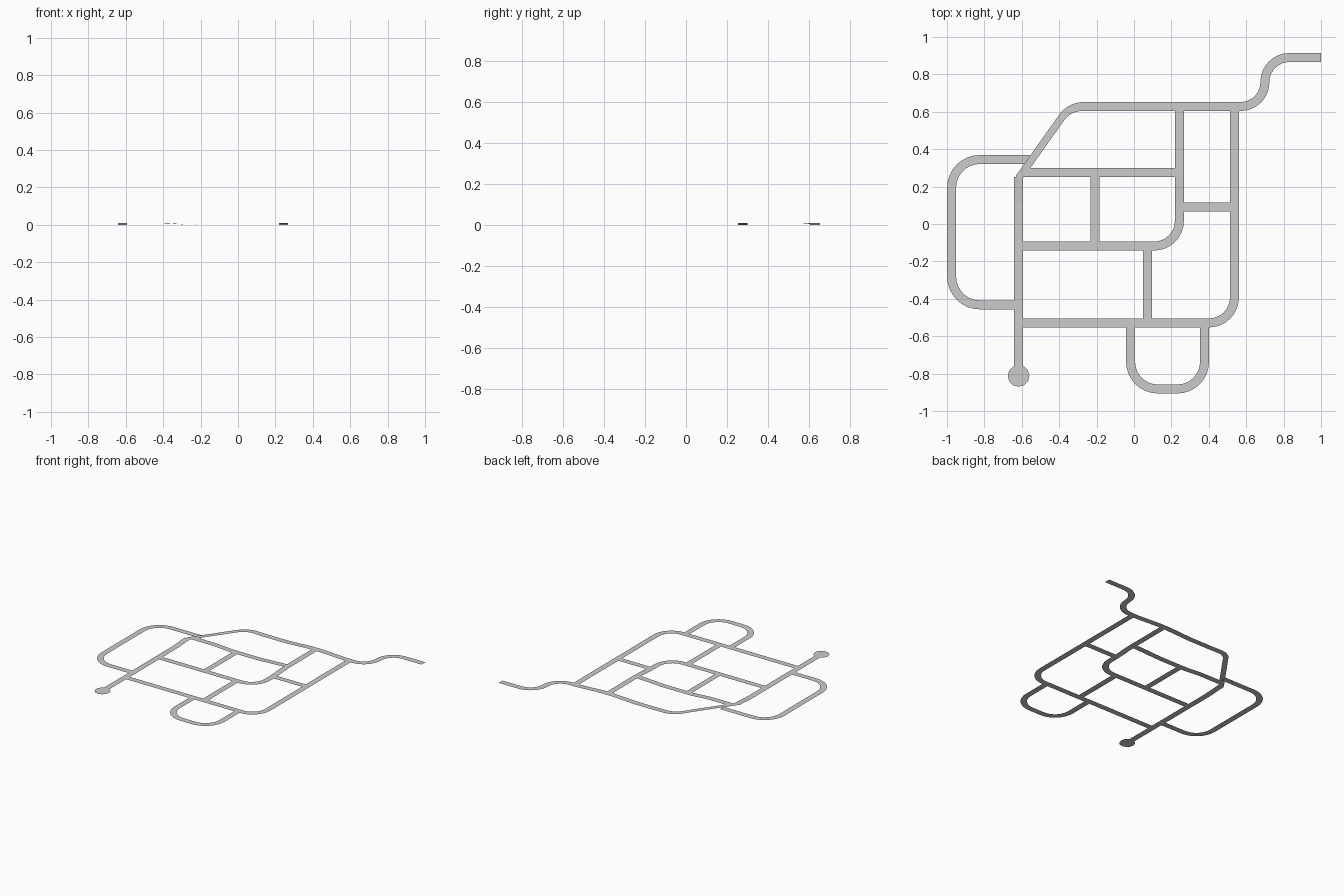
import bpy, bmesh, math
from mathutils import Vector

if "Cube" in bpy.data.objects:
    bpy.data.objects.remove(bpy.data.objects["Cube"])

W = 0.048      # road width
RISE = 0.01    # gentle rise at the northern junctions


def ramp(a, b, t):
    return max(0.0, min(1.0, (t - a) / (b - a)))


def rise(p):
    """Low humps at the west and inner junctions, level ground between."""
    west = ramp(-0.25, -0.4, p.x)
    inner = ramp(0.0, 0.2, p.x) * ramp(0.5, 0.3, p.x)
    return RISE * ramp(0.1, 0.24, p.y) * max(west, inner)


def rounded(pts, r, seg=8):
    """Polyline with each inner corner replaced by an arc of radius r."""
    pts = [Vector(p) for p in pts]
    out = [pts[0]]
    for a, b, c in zip(pts, pts[1:], pts[2:]):
        d0, d1 = (b - a).normalized(), (c - b).normalized()
        turn = math.acos(d0.dot(d1))
        left = 1 if d0.x * d1.y - d0.y * d1.x > 0 else -1
        side = Vector((-d0.y, d0.x)) * left      # towards the arc centre
        centre = b - d0 * r * math.tan(turn / 2) + side * r
        for i in range(seg + 1):
            f = turn * i / seg
            p = centre - side * r * math.cos(f) + d0 * r * math.sin(f)
            if (p - out[-1]).length > 1e-3:
                out.append(p)
    out.append(pts[-1])
    return out


def road(name, pts, r=0.136, raised=False, start_width=W):
    path = rounded(pts, r)
    # extra cross cuts so raised roads can ramp
    fine = []
    for i, (a, b) in enumerate(zip(path, path[1:])):
        n = max(1, math.ceil((b - a).length / 0.07)) if raised else 1
        w0, w1 = (start_width + (W - start_width) * ramp(1, 9, k) for k in (i, i + 1))
        fine += [(a.lerp(b, k / n), w0 + (w1 - w0) * k / n) for k in range(n)]
    fine.append((path[-1], W))
    bm = bmesh.new()
    rows = []
    for i, (p, w) in enumerate(fine):
        before, after = fine[max(i - 1, 0)][0], fine[min(i + 1, len(fine) - 1)][0]
        d = ((p - before).normalized() + (after - p).normalized()).normalized()
        n = Vector((-d.y, d.x)) * w / 2
        z = rise(p) if raised else 0
        rows.append([bm.verts.new((*(p + s * n), z)) for s in (1, -1)])
    for (a, b), (c, d) in zip(rows, rows[1:]):
        bm.faces.new((a, b, d, c))
    finish(name, bm)


def finish(name, bm):
    me = bpy.data.meshes.new(name)
    bm.to_mesh(me)
    bm.free()
    bpy.context.collection.objects.link(bpy.data.objects.new(name, me))


# Main streets
road("west_street", [(-.617, -.76), (-.617, .25)], raised=True)
road("north_road", [(-.617, .245), (-.345, .628), (.56, .628)], .14, True, .039)
road("exit_road", [(.56, .628), (.7, .628), (.7, .89), (1, .89)], .13)
road("east_street", [(.537, .604), (.537, -.529), (-.593, -.529)])
road("inner_street", [(.243, .604), (.243, -.118), (-.593, -.118)], raised=True)

# Loops
road("west_loop", [(-.555, .345), (-.975, .345), (-.975, -.432), (-.641, -.432)], .15)
road("south_loop", [(-.018, -.553), (-.018, -.882), (.377, -.882), (.377, -.553)], .145)

# Connecting streets
road("upper_cross_street", [(-.593, .276), (.219, .276)], raised=True)
road("upper_link", [(-.208, .252), (-.208, -.094)], raised=True)
road("lower_link", [(.072, -.142), (.072, -.505)])
road("east_link", [(.267, .09), (.513, .09)])

# Round turning place at the south end
bm = bmesh.new()
bmesh.ops.create_circle(bm, cap_ends=True, segments=12, radius=.058)
bmesh.ops.translate(bm, verts=bm.verts, vec=(-.617, -.812, 0))
finish("turning_circle", bm)
